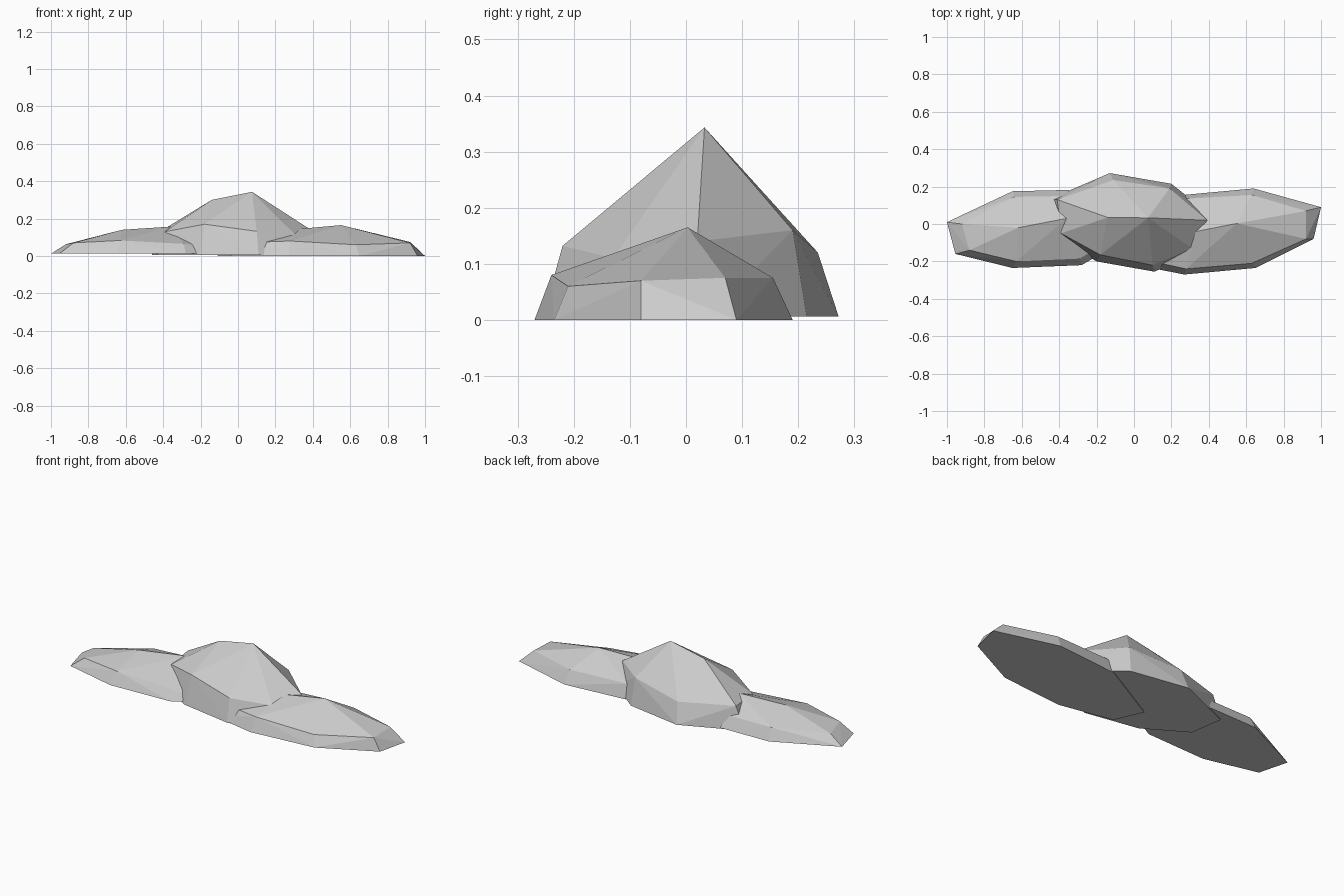
import bpy, bmesh


def rock(name, base_z, base, upper):
    """Faceted boulder: convex hull over a flat footprint, shoulder and ridge points."""
    bm = bmesh.new()
    for x, y in base:
        bm.verts.new((x, y, base_z))
    for p in upper:
        bm.verts.new(p)
    res = bmesh.ops.convex_hull(bm, input=bm.verts)
    loose = [v for v in bm.verts if not v.link_faces]
    bmesh.ops.delete(bm, geom=loose, context='VERTS')
    # merge coplanar base triangles into one flat underside
    bmesh.ops.dissolve_limit(bm, angle_limit=0.01, verts=bm.verts, edges=bm.edges)
    bmesh.ops.recalc_face_normals(bm, faces=bm.faces)
    mesh = bpy.data.meshes.new(name)
    bm.to_mesh(mesh)
    bm.free()
    ob = bpy.data.objects.new(name, mesh)
    bpy.context.collection.objects.link(ob)
    return ob


# tall middle boulder
rock("middle_rock", 0.006,
     [(-0.46, 0.13), (-0.43, -0.06), (-0.2, -0.2), (0.11, -0.255),
      (0.36, -0.14), (0.42, 0.04), (0.2, 0.215), (-0.13, 0.272)],
     [(-0.41, 0.13, 0.135), (-0.39, -0.05, 0.13), (-0.18, -0.165, 0.17),
      (0.1, -0.22, 0.132), (0.31, -0.13, 0.11), (0.39, 0.02, 0.14),
      (0.19, 0.19, 0.16), (-0.11, 0.235, 0.12),
      (-0.14, 0.035, 0.30), (0.075, 0.033, 0.343)])

# low boulder on the right
rock("right_rock", 0.0,
     [(-0.11, -0.05), (-0.04, -0.21), (0.27, -0.27), (0.65, -0.235),
      (0.96, -0.08), (1.0, 0.09), (0.64, 0.19), (0.26, 0.155)],
     [(-0.05, -0.05, 0.08), (0.0, -0.18, 0.07), (0.28, -0.24, 0.08),
      (0.63, -0.21, 0.06), (0.92, -0.08, 0.07), (0.92, 0.07, 0.075),
      (0.63, 0.155, 0.075), (0.28, 0.135, 0.08),
      (0.55, 0.003, 0.165), (0.33, -0.04, 0.145)])

# low boulder on the left
rock("left_rock", 0.012,
     [(-1.0, 0.01), (-0.955, -0.16), (-0.65, -0.235), (-0.28, -0.22),
      (-0.16, -0.15), (-0.12, 0.04), (-0.35, 0.182), (-0.65, 0.175)],
     [(-0.92, 0.0, 0.063), (-0.88, -0.14, 0.07), (-0.63, -0.2, 0.083),
      (-0.29, -0.185, 0.065), (-0.2, -0.13, 0.06), (-0.18, 0.03, 0.08),
      (-0.35, 0.15, 0.08), (-0.64, 0.145, 0.08),
      (-0.62, -0.02, 0.14), (-0.36, 0.03, 0.157)])
